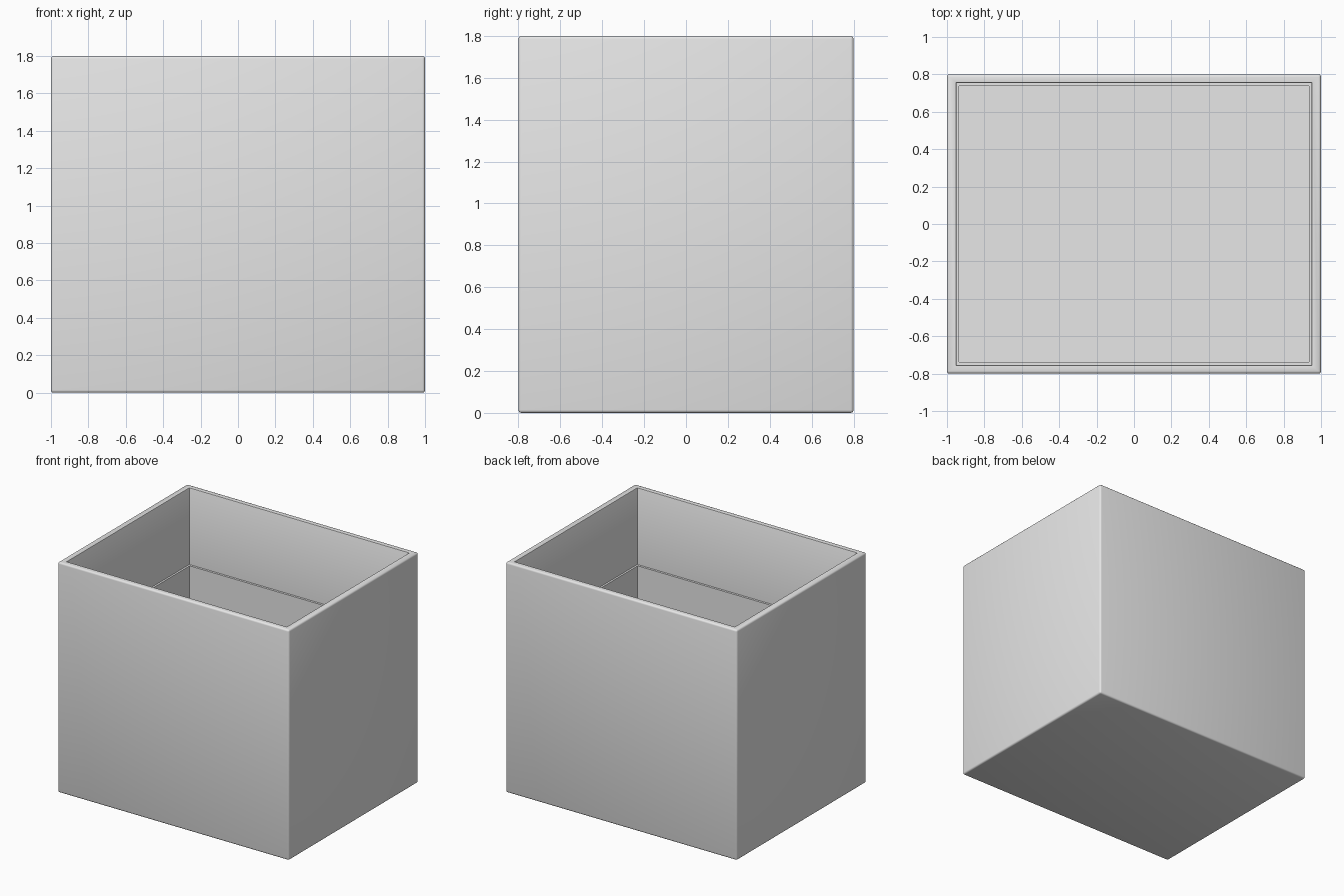
import bpy, bmesh, math

cube = bpy.data.objects.get("Cube")
if cube:
    bpy.data.objects.remove(cube)

GREY = (0.8, 0.8, 0.8, 1.0)
mat = bpy.data.materials.new("light grey")
mat.use_nodes = True
mat.diffuse_color = GREY
mat.node_tree.nodes["Principled BSDF"].inputs["Base Color"].default_value = GREY

# Section of the box as (half width, half depth, height):
# outer wall, rim, upper lining, ledge, lower lining, floor
RINGS = [(1.0, 0.8, 0.0), (1.0, 0.8, 1.8),
         (0.95, 0.755, 1.8), (0.95, 0.755, 1.2),
         (0.935, 0.738, 1.2), (0.935, 0.738, 0.065)]

bm = bmesh.new()
loops = [[bm.verts.new((sx * w, sy * d, z))
          for sx, sy in ((-1, -1), (1, -1), (1, 1), (-1, 1))]
         for w, d, z in RINGS]
for low, high in zip(loops, loops[1:]):
    for i in range(4):
        j = (i + 1) % 4
        bm.faces.new((low[i], low[j], high[j], high[i]))
bm.faces.new(loops[0][::-1])   # underside
bm.faces.new(loops[-1])        # inside floor
bmesh.ops.recalc_face_normals(bm, faces=bm.faces)

# Soften the outer edges and the rim
soft = [e for e in bm.edges
        if all(v in loops[0] + loops[1] for v in e.verts)]
bmesh.ops.bevel(bm, geom=soft, offset=0.014, segments=3,
                profile=0.5, affect='EDGES')
inner = [e for e in bm.edges
         if all(abs(abs(v.co.x) - 0.95) < 1e-4 and abs(v.co.z - 1.8) < 1e-4
                for v in e.verts)]
bmesh.ops.bevel(bm, geom=inner, offset=0.006, segments=2,
                profile=0.5, affect='EDGES')

mesh = bpy.data.meshes.new("open_box")
bm.to_mesh(mesh)
bm.free()
mesh.materials.append(mat)
box = bpy.data.objects.new("open_box", mesh)
bpy.context.collection.objects.link(box)

bpy.context.view_layer.objects.active = box
box.select_set(True)
bpy.ops.object.shade_smooth_by_angle(angle=math.radians(40))
